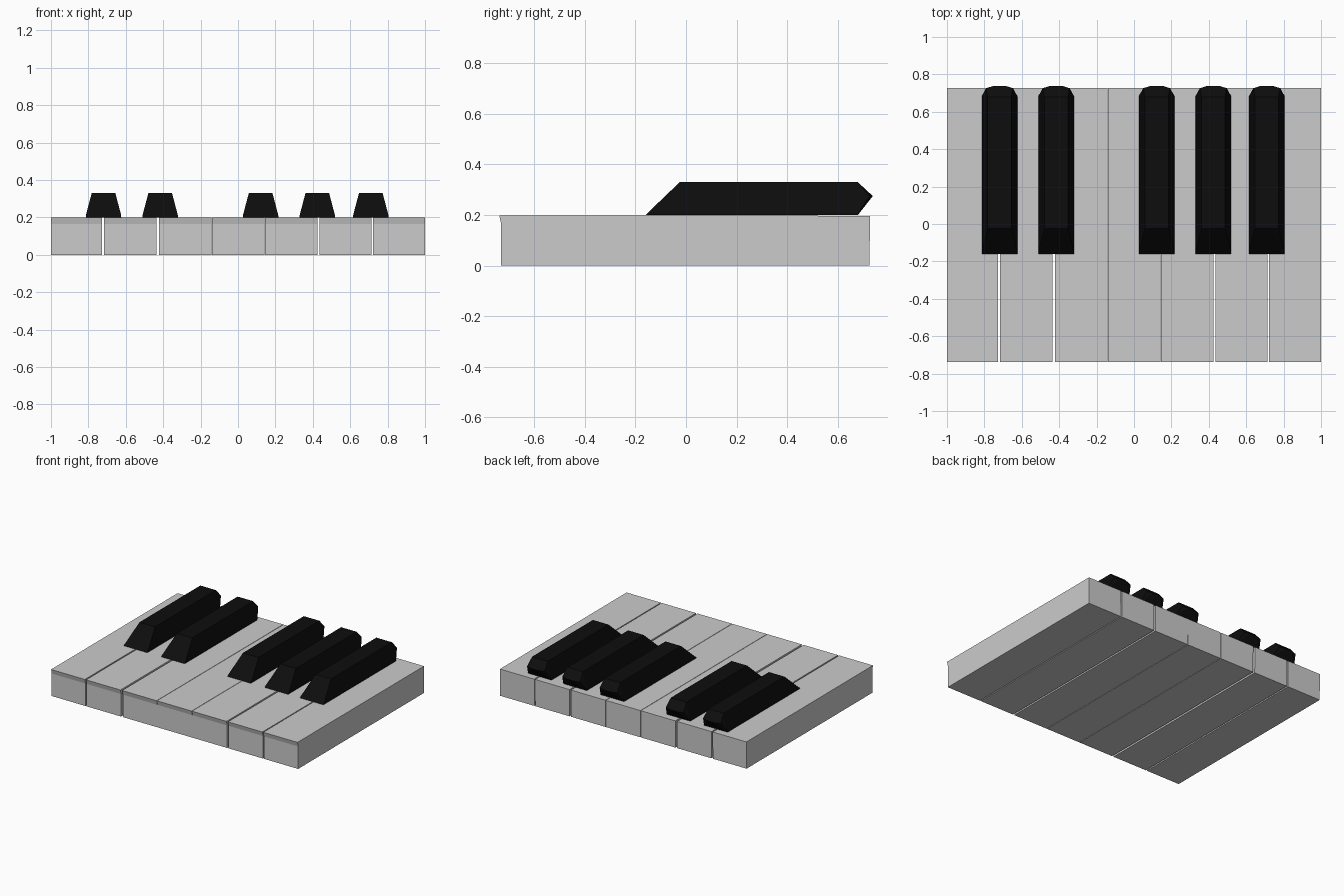
import bpy, bmesh

if "Cube" in bpy.data.objects:
    bpy.data.objects.remove(bpy.data.objects["Cube"])

black = bpy.data.materials.new("black_lacquer")
black.diffuse_color = (0.004, 0.004, 0.004, 1)
black.use_nodes = True
black.node_tree.nodes["Principled BSDF"].inputs["Base Color"].default_value = black.diffuse_color


def add_object(name, bm, material=None):
    bmesh.ops.recalc_face_normals(bm, faces=bm.faces)
    mesh = bpy.data.meshes.new(name)
    bm.to_mesh(mesh)
    bm.free()
    if material:
        mesh.materials.append(material)
    obj = bpy.data.objects.new(name, mesh)
    bpy.context.collection.objects.link(obj)
    return obj


# White key: side profile (y, z) with a small front lip, extruded in x
def white_key(name, x0, x1):
    profile = [(-0.731, 0), (0.726, 0), (0.728, 0.197),
               (-0.739, 0.198), (-0.731, 0.165)]
    bm = bmesh.new()
    face = bm.faces.new([bm.verts.new((x0, y, z)) for y, z in profile])
    ext = bmesh.ops.extrude_face_region(bm, geom=[face])["geom"]
    moved = [v for v in ext if isinstance(v, bmesh.types.BMVert)]
    bmesh.ops.translate(bm, verts=moved, vec=(x1 - x0, 0, 0))
    return add_object(name, bm)


# Black key: convex tapered bar, sloped front, faceted nose at the back
def black_key(name, x):
    half = [(0.095, -0.16, 0.2), (0.094, -0.147, 0.213), (0.063, -0.025, 0.33),
            (0.095, 0.68, 0.2), (0.094, 0.685, 0.213), (0.063, 0.68, 0.33),
            (0.072, 0.726, 0.275), (0.03, 0.739, 0.275)]
    bm = bmesh.new()
    for side in (-1, 1):
        for px, py, pz in half:
            bm.verts.new((x + side * px, py, pz))
    bmesh.ops.convex_hull(bm, input=bm.verts[:])
    bmesh.ops.dissolve_limit(bm, angle_limit=0.01, verts=bm.verts, edges=bm.edges)
    return add_object(name, bm, black)


# Seven white keys
spans = [(-1, -0.726), (-0.716, -0.437), (-0.423, -0.143), (-0.140, 0.141),
         (0.144, 0.424), (0.436, 0.715), (0.722, 1)]
for i, (x0, x1) in enumerate(spans, 1):
    white_key(f"white_key_{i}", x0, x1)

# Five black keys in groups of two and three
for i, x in enumerate([-0.719, -0.416, 0.121, 0.424, 0.71], 1):
    black_key(f"black_key_{i}", x)
